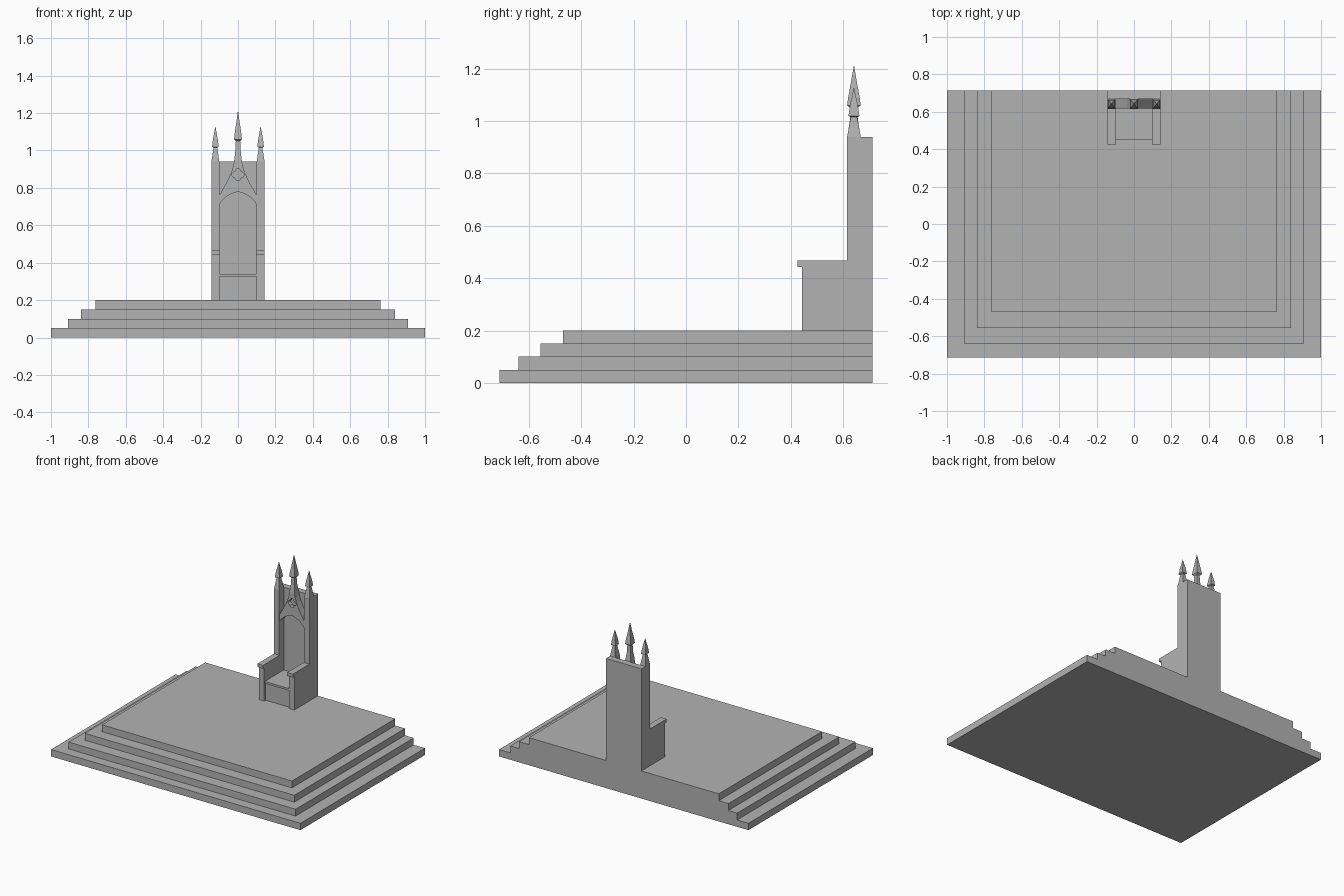
import bpy
import bmesh
import math

cube = bpy.data.objects.get("Cube")
if cube:
    bpy.data.objects.remove(cube, do_unlink=True)

stone = bpy.data.materials.new("grey stone")
stone.use_nodes = True
GREY = (0.45, 0.45, 0.45, 1)
stone.diffuse_color = GREY
stone.node_tree.nodes["Principled BSDF"].inputs["Base Color"].default_value = GREY


def finish(name, bm):
    bmesh.ops.recalc_face_normals(bm, faces=bm.faces)
    mesh = bpy.data.meshes.new(name)
    bm.to_mesh(mesh)
    bm.free()
    mesh.materials.append(stone)
    obj = bpy.data.objects.new(name, mesh)
    bpy.context.collection.objects.link(obj)
    return obj


def box(name, x0, x1, y0, y1, z0, z1):
    bm = bmesh.new()
    bmesh.ops.create_cube(bm, size=1)
    for v in bm.verts:
        v.co.x = x1 if v.co.x > 0 else x0
        v.co.y = y1 if v.co.y > 0 else y0
        v.co.z = z1 if v.co.z > 0 else z0
    return finish(name, bm)


def plate(name, outline, y0, y1):
    """Extrude an (x, z) outline from y0 back to y1."""
    bm = bmesh.new()
    face = bm.faces.new([bm.verts.new((x, y0, z)) for x, z in outline])
    ext = bmesh.ops.extrude_face_region(bm, geom=[face])
    for g in ext["geom"]:
        if isinstance(g, bmesh.types.BMVert):
            g.co.y = y1
    return finish(name, bm)


def spire(name, cx, cy, rings, tip):
    """Four-sided stack of (half width, half depth, z) rings ending in a point."""
    bm = bmesh.new()
    corners = ((-1, -1), (1, -1), (1, 1), (-1, 1))
    loops = [[bm.verts.new((cx + sx * w, cy + sy * d, z)) for sx, sy in corners]
             for w, d, z in rings]
    bm.faces.new(loops[0])
    for a, b in zip(loops, loops[1:]):
        for i in range(4):
            j = (i + 1) % 4
            bm.faces.new((a[i], a[j], b[j], b[i]))
    top = bm.verts.new((cx, cy, tip))
    for i in range(4):
        bm.faces.new((loops[-1][i], loops[-1][(i + 1) % 4], top))
    return finish(name, bm)


# Stepped platform, flush at the back
BACK = 0.713
for i, (half, front) in enumerate(((1, -0.713), (0.91, -0.64), (0.84, -0.555), (0.762, -0.47))):
    box(f"platform_step_{i + 1}", -half, half, front, BACK, i * 0.05, (i + 1) * 0.05)

FLOOR, TOP = 0.2, 0.94
OUT, INN = 0.142, 0.1
FRONT, SLAB = 0.615, 0.668
MID = (FRONT + SLAB) / 2

# Tall back and seat
box("backrest", -OUT, OUT, SLAB, BACK, FLOOR, TOP)
box("seat", -INN, INN, 0.45, SLAB, 0.325, 0.34)
box("seat_front_panel", -INN, INN, 0.46, SLAB, FLOOR, 0.325)

# Arms, pilasters and side pinnacles
for side, s in (("left", 1), ("right", -1)):
    xa, xb = sorted((s * INN, s * OUT))
    box(f"{side}_arm_panel", xa, xb, 0.443, FRONT, FLOOR, 0.443)
    xc, xd = sorted((s * (INN - 0.003), s * OUT))
    box(f"{side}_armrest", xc, xd, 0.425, FRONT, 0.443, 0.467)
    box(f"{side}_pilaster", xa, xb, FRONT, SLAB, FLOOR, TOP)
    spire(f"{side}_pinnacle", s * 0.121, MID,
          ((0.021, 0.026, TOP), (0.01, 0.012, 1.015), (0.018, 0.021, 1.02),
           (0.013, 0.015, 1.06)), 1.13)

# Gable with concave slopes above a pointed arch
slope = [(INN, 0.76), (0.06, 0.832), (0.037, 0.88), (0.026, 0.915), (0.021, TOP)]
arch = [(0, 0.78), (0.035, 0.769), (0.065, 0.751), (0.087, 0.73), (INN, 0.71)]
right = arch + slope
left = [(-x, z) for x, z in reversed(right) if x > 0]
gable = plate("gable", right + left, FRONT + 0.003, SLAB)

# Quatrefoil recess in the gable
R = 0.018
foil = []
for lobe in range(4):
    a = lobe * math.pi / 2
    for k in range(9):
        t = a + math.pi * (k / 8 - 0.5)
        p = (0.017 * math.cos(a) + 0.015 * math.cos(t),
             0.87 + 0.017 * math.sin(a) + 0.015 * math.sin(t))
        foil.append(p)
cutter = plate("quatrefoil_cutter", foil, FRONT - 0.05, FRONT + 0.03)
cutter.hide_render = True
cutter.hide_viewport = True
cutter.display_type = 'WIRE'
cut = gable.modifiers.new("quatrefoil", 'BOOLEAN')
cut.operation = 'DIFFERENCE'
cut.solver = 'EXACT'
cut.object = cutter

# Central finial rising from the gable
spire("gable_finial", 0, MID,
      ((0.021, 0.025, TOP), (0.014, 0.016, 1.0), (0.012, 0.013, 1.05), (0.021, 0.026, 1.06),
       (0.018, 0.022, 1.09), (0.009, 0.011, 1.15)), 1.215)
